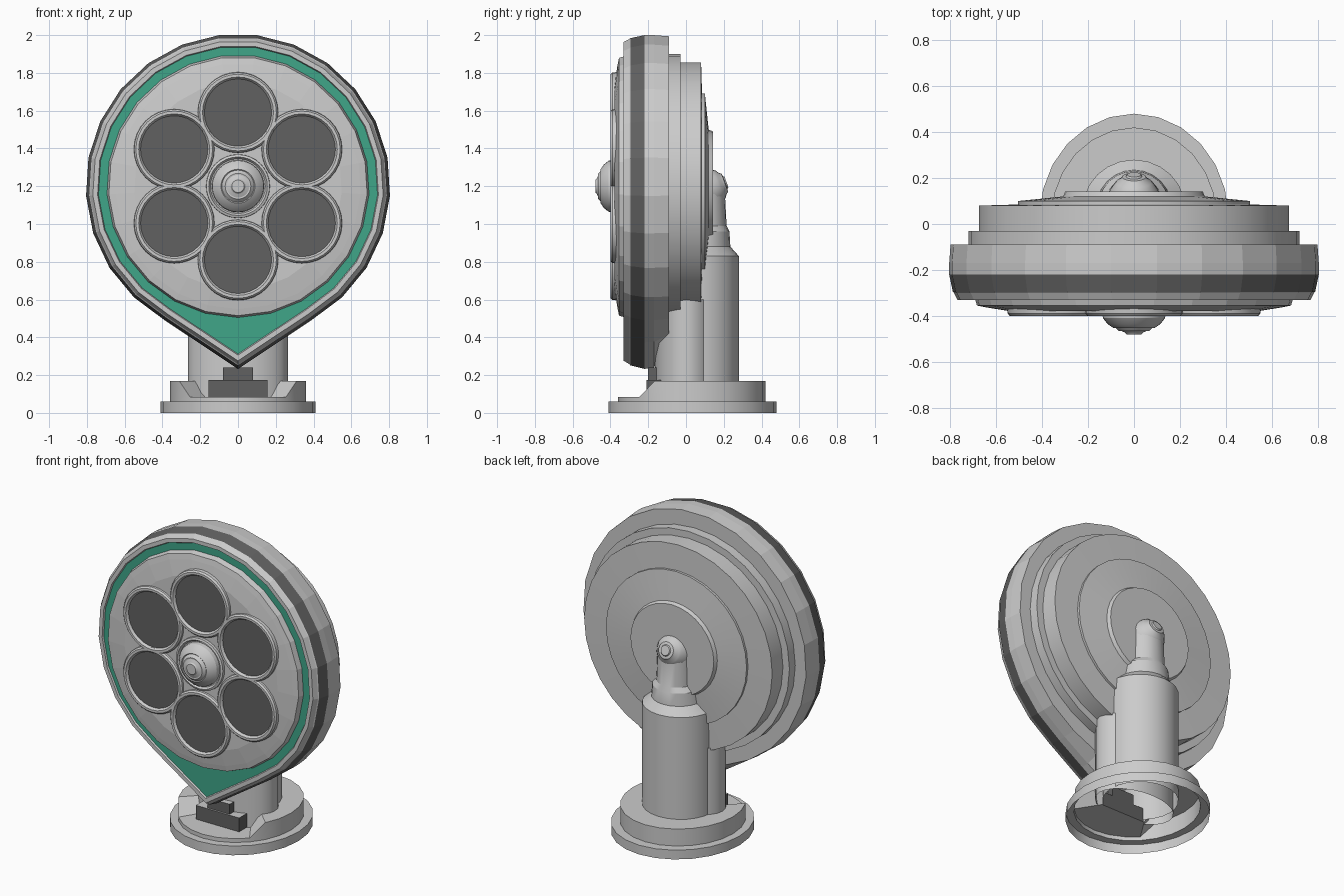
import bpy, bmesh, math
from mathutils import Vector

if "Cube" in bpy.data.objects:
    bpy.data.objects.remove(bpy.data.objects["Cube"])

CZ = 1.2                      # height of the head's axis
T0 = math.acos(1 / 1.2)       # where the teardrop leaves the circle


def material(name, color):
    m = bpy.data.materials.new(name)
    m.diffuse_color = color
    return m


GREEN = material("green", (0.05, 0.38, 0.25, 1))
DARK = material("dark", (0.12, 0.12, 0.12, 1))
GREY = material("grey", (0.3, 0.3, 0.3, 1))
GREY.diffuse_color = (0.8, 0.8, 0.8, 1)


def loft(name, rings, cap_start=True, cap_end=True, bands=None, smooth=True):
    """Bridge equal-sized rings; bands maps a band number to a material."""
    bm = bmesh.new()
    loops = [[bm.verts.new(p) for p in ring] for ring in rings]
    n = len(loops[0])
    bands = bands or {}
    mats = [GREY] + list(dict.fromkeys(bands.values()))
    for k, (a, b) in enumerate(zip(loops, loops[1:])):
        for i in range(n):
            j = (i + 1) % n
            f = bm.faces.new((a[i], a[j], b[j], b[i]))
            if k in bands:
                f.material_index = mats.index(bands[k])
    if cap_start:
        bm.faces.new(loops[0])
    if cap_end:
        f = bm.faces.new(loops[-1])
        if "cap" in bands:
            f.material_index = mats.index(bands["cap"])
    bmesh.ops.recalc_face_normals(bm, faces=bm.faces)
    me = bpy.data.meshes.new(name)
    bm.to_mesh(me)
    bm.free()
    if bands:
        for m in mats:
            me.materials.append(m)
    ob = bpy.data.objects.new(name, me)
    bpy.context.collection.objects.link(ob)
    if smooth:
        bpy.ops.object.select_all(action='DESELECT')
        ob.select_set(True)
        bpy.context.view_layer.objects.active = ob
        bpy.ops.object.shade_smooth_by_angle(angle=math.radians(25))
    return ob


def drop(r, y, k=0.0, n=25):
    """Circle (k=0) to teardrop (k=1) facing y, with a point at the bottom."""
    ring = []
    for i in range(n):
        t = 2 * math.pi * i / n
        d = min(t, 2 * math.pi - t)
        q = r * (1 + k * (1 / math.cos(T0 - d) - 1)) if d < T0 else r
        ring.append(Vector((q * math.sin(t), y, CZ - q * math.cos(t))))
    return ring


def disc(r, y, cx=0, cz=0, n=32, sx=1.0):
    """Circle around the y axis."""
    return [Vector((cx + sx * r * math.cos(2 * math.pi * i / n), y,
                    cz + r * math.sin(2 * math.pi * i / n))) for i in range(n)]


def oval(rx, y0, y1, z, n=24):
    """Horizontal oval spanning y0..y1."""
    return [Vector((rx * math.sin(2 * math.pi * i / n),
                    (y0 + y1) / 2 - (y1 - y0) / 2 * math.cos(2 * math.pi * i / n), z))
            for i in range(n)]


# Teardrop housing, green inlay and domed front plate
loft("teardrop_housing", [
    drop(0.60, -0.09), drop(0.80, -0.09, 0.25), drop(0.806, -0.17, 0.95),
    drop(0.806, -0.22, 1), drop(0.79, -0.295, 1), drop(0.785, -0.30, 1),
    drop(0.77, -0.33, 1), drop(0.745, -0.33, 1), drop(0.74, -0.32, 1),
    drop(0.695, -0.32), drop(0.685, -0.355), drop(0.65, -0.362),
    drop(0.55, -0.378)], bands={3: DARK, 8: GREEN}, smooth=False)

# Stepped back of the head
loft("stepped_back", [disc(r, y, 0, CZ, sx=1.03) for r, y in (
    (0.70, -0.12), (0.70, -0.03), (0.655, -0.03), (0.655, 0.08), (0.49, 0.085),
    (0.49, 0.10), (0.30, 0.12), (0.29, 0.142))])

# Six lenses around the hub
for i in range(6):
    a = math.radians(30 + 60 * i)
    cx, cz = 0.39 * math.cos(a), CZ + 0.39 * math.sin(a)
    loft(f"lens_{i + 1}", [disc(r, y, cx, cz) for r, y in (
        (0.215, -0.36), (0.212, -0.39), (0.203, -0.40), (0.188, -0.40),
        (0.178, -0.385))], cap_start=False, bands={"cap": DARK})

# Front hub: collar and stepped dome
loft("hub_collar", [disc(r, y, 0, CZ) for r, y in (
    (0.17, -0.36), (0.168, -0.395), (0.155, -0.40), (0.145, -0.385))])
loft("hub_dome", [disc(r, y, 0, CZ) for r, y in (
    (0.14, -0.37), (0.135, -0.41), (0.115, -0.435), (0.09, -0.452), (0.085, -0.448),
    (0.068, -0.465), (0.06, -0.464), (0.04, -0.472), (0.033, -0.48))])

# Rear pivot ball, tilted upwards
ball = loft("pivot_ball", [disc(r, y, n=20) for r, y in (
    (0.08, -0.08), (0.11, -0.03), (0.115, 0.0), (0.105, 0.05), (0.085, 0.078),
    (0.078, 0.088), (0.06, 0.10), (0.052, 0.112), (0.035, 0.114), (0.03, 0.122))])
ball.location = (0, 0.10, 1.18)
ball.rotation_euler.x = math.radians(20)

# Base flange with its raised tier scooped away at the front (open below)
base = [oval(0.41, -0.41, 0.48, 0), oval(0.41, -0.41, 0.48, 0.06),
        oval(0.36, -0.36, 0.42, 0.06), oval(0.36, -0.36, 0.42, 0.17),
        oval(0.225, -0.16, 0.28, 0.17)]
for ring in base[3:]:
    for p in ring:
        if p.y < -0.09 and abs(p.x) < 0.3:
            p.z = 0.085
loft("base_flange", base, cap_start=False, cap_end=False)

# Stand column narrowing to the neck, and the wider saddle in front of it
loft("stand_column", [
    oval(0.225, -0.16, 0.28, 0.10), oval(0.225, -0.16, 0.28, 0.83),
    oval(0.165, -0.10, 0.235, 0.88), oval(0.155, -0.08, 0.23, 0.96),
    oval(0.12, -0.03, 0.215, 0.99), oval(0.112, 0.0, 0.205, 1.18)], cap_start=False)
loft("stand_saddle", [oval(0.265, -0.165, 0.17, 0.085),
                      oval(0.265, -0.165, 0.17, 0.60)], cap_start=False)

# Stepped block under the teardrop's tip
for name, w, y0, z0, z1 in (("tip_block_lower", 0.155, -0.21, 0.085, 0.175),
                            ("tip_block_upper", 0.08, -0.20, 0.17, 0.24)):
    loft(name, [[Vector((-w, y0, z)), Vector((w, y0, z)),
                 Vector((w, -0.10, z)), Vector((-w, -0.10, z))] for z in (z0, z1)],
         bands={0: DARK}, smooth=False)

for m in bpy.data.materials:
    if m.users and not m.is_grease_pencil:
        m.use_nodes = True
        m.node_tree.nodes["Principled BSDF"].inputs["Base Color"].default_value = m.diffuse_color
